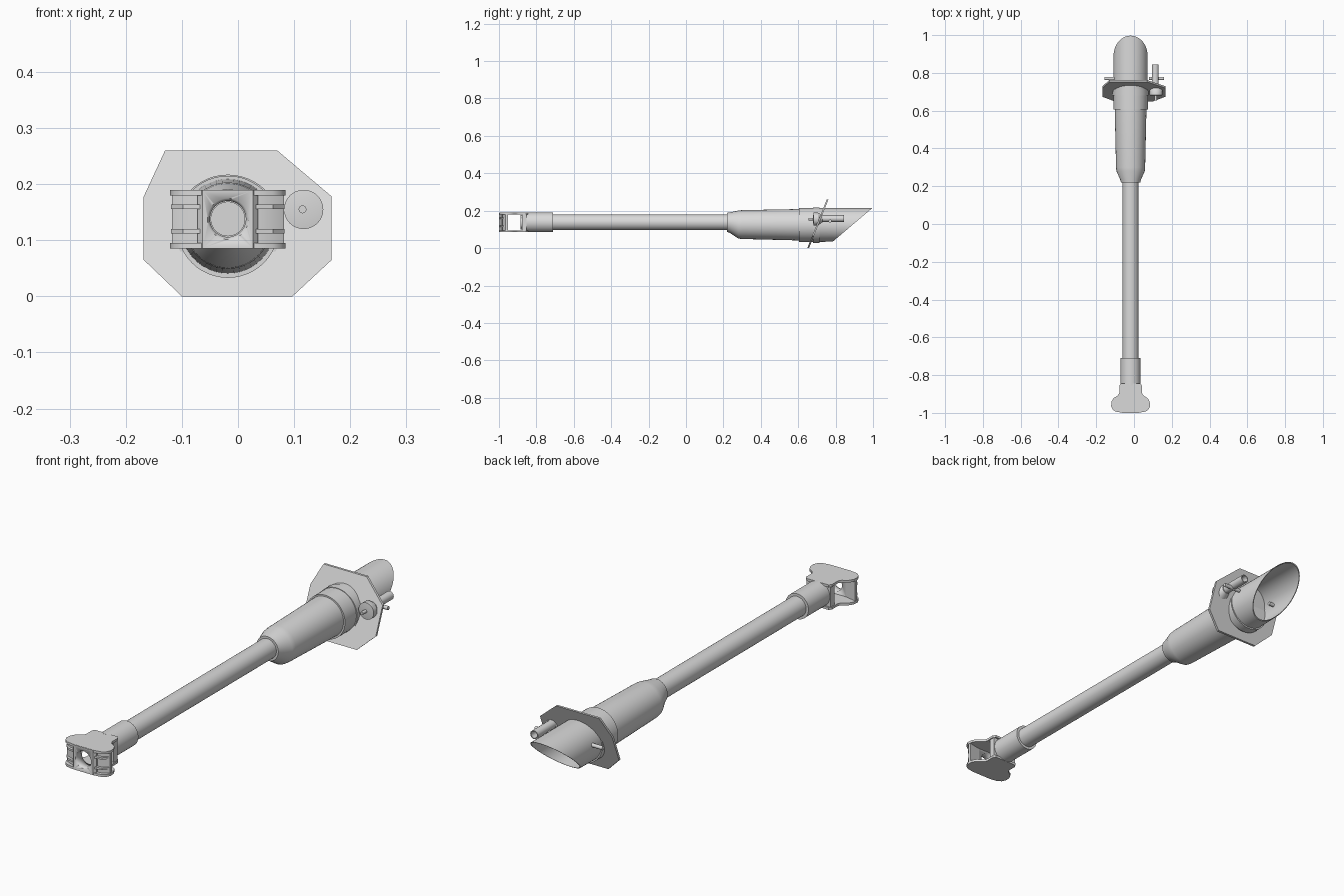
import bpy, bmesh, math

if "Cube" in bpy.data.objects:
    bpy.data.objects.remove(bpy.data.objects["Cube"])

CX = -0.018      # x of the main axis
BZ = 0.138       # height of the barrel axis

grey = bpy.data.materials.new("light_grey")
grey.diffuse_color = (0.7, 0.7, 0.7, 1)
grey.use_nodes = True
grey.node_tree.nodes["Principled BSDF"].inputs["Base Color"].default_value = grey.diffuse_color


def finish(name, bm):
    bmesh.ops.recalc_face_normals(bm, faces=bm.faces)
    me = bpy.data.meshes.new(name)
    bm.to_mesh(me)
    bm.free()
    me.materials.append(grey)
    me.shade_smooth()
    me.set_sharp_from_angle(angle=math.radians(32))
    ob = bpy.data.objects.new(name, me)
    bpy.context.collection.objects.link(ob)
    return ob


def loft(name, rings, x=CX, n=48, slant=None):
    """Round body along y from (y, radius, centre z); y None = slanted cut."""
    bm = bmesh.new()
    loops = []
    for y, r, zc in rings:
        loop = []
        for i in range(n):
            a = 2 * math.pi * i / n
            z = zc + r * math.sin(a)
            loop.append(bm.verts.new((x + r * math.cos(a), slant(z) if y is None else y, z)))
        loops.append(loop)
    for a, b in zip(loops, loops[1:]):
        for i in range(n):
            j = (i + 1) % n
            bm.faces.new((a[i], a[j], b[j], b[i]))
    bm.faces.new(loops[0])
    bm.faces.new(loops[-1])
    return finish(name, bm)


def prism(name, pts, offset):
    """Closed outline of 3D points extruded by an offset."""
    bm = bmesh.new()
    f = bm.faces.new([bm.verts.new(p) for p in pts])
    new = bmesh.ops.extrude_face_region(bm, geom=[f])["geom"]
    bmesh.ops.translate(bm, vec=offset, verts=[v for v in new if isinstance(v, bmesh.types.BMVert)])
    return finish(name, bm)


def slab(name, plan, z0, z1, side=1):
    return prism(name, [(CX + side * x, y, z0) for x, y in plan], (0, 0, z1 - z0))


def mirrored(half):
    return half + [(-x, y) for x, y in reversed(half)]


# Barrel and its front sleeve with a shallow bore
loft("barrel", [(-0.75, 0.042, BZ), (0.26, 0.042, BZ)])
loft("barrel_sleeve", [(-0.84, 0.03, BZ), (-0.885, 0.03, BZ), (-0.885, 0.038, BZ),
                       (-0.855, 0.038, BZ), (-0.855, 0.053, BZ), (-0.71, 0.053, BZ),
                       (-0.71, 0.041, BZ)])

# Tapered jacket
loft("jacket", [(0.22, 0.041, BZ), (0.22, 0.051, BZ), (0.235, 0.055, 0.136),
                (0.28, 0.075, 0.126), (0.30, 0.077, 0.126), (0.61, 0.084, 0.125)])

# Collar and hollow tail with a slanted end
loft("tail_tube", [(0.605, 0.08, 0.125), (0.605, 0.091, 0.124), (0.70, 0.091, 0.124),
                   (None, 0.09, 0.125), (None, 0.087, 0.125), (0.70, 0.087, 0.125)],
     slant=lambda z: 0.785 + (z - 0.035) * 0.212 / 0.18)
loft("collar_ring", [(0.68, 0.09, 0.122), (0.68, 0.095, 0.122), (0.715, 0.095, 0.122),
                     (0.715, 0.09, 0.122)])

# Tilted mounting plate
outline = [(-0.13, 0.26), (0.07, 0.26), (0.167, 0.178), (0.167, 0.065),
           (0.097, 0), (-0.10, 0), (-0.168, 0.065), (-0.168, 0.178)]
prism("mounting_plate", [(x, 0.648 + 0.40 * z, z) for x, z in outline], (0, 0.01, 0))

# Side port: flange, tip and rear tube
loft("port_flange", [(0.68, 0.020, 0.155), (0.682, 0.035, 0.155), (0.705, 0.035, 0.155),
                     (0.73, 0.018, 0.157)], x=0.117, n=32)
loft("port_tip", [(0.655, 0.007, 0.155), (0.69, 0.007, 0.155)], x=0.115, n=16)
loft("port_tube", [(0.70, 0.018, 0.158), (0.845, 0.018, 0.158), (0.845, 0.014, 0.158),
                   (0.76, 0.014, 0.158)], x=0.113, n=24)

# Cross pins on both sides of the tail
for side in (-1, 1):
    pin = loft("cross_pin", [(0.08, 0.008, 0), (0.157 + side * 0.002, 0.008, 0)], x=0, n=16)
    pin.rotation_euler = (0, 0, -side * math.pi / 2)
    pin.location = (0, 0.77, 0.145)

# Muzzle brake: top and bottom plates, rear wall
plan = mirrored([(0.052, -0.845), (0.06, -0.855), (0.06, -0.895), (0.068, -0.908),
                 (0.09, -0.922), (0.101, -0.94), (0.103, -0.965), (0.095, -0.982),
                 (0.08, -0.993), (0.05, -0.998)])
slab("brake_top", plan, 0.180, 0.190)
slab("brake_bottom", plan, 0.085, 0.095)
slab("brake_rear_wall", mirrored([(0.056, -0.852), (0.056, -0.878)]), 0.087, 0.188)

# Front block with a round opening
block = slab("brake_front_block", mirrored([(0.054, -0.962), (0.054, -0.99), (0.045, -1.0)]),
             0.086, 0.189)
cutter = loft("bore_cutter", [(-1.02, 0.048, BZ), (-0.992, 0.032, BZ), (-0.94, 0.032, BZ)])
cutter.hide_render = True
cutter.hide_viewport = True
cut = block.modifiers.new("bore", "BOOLEAN")
cut.operation = "DIFFERENCE"
cut.solver = "EXACT"
cut.object = cutter

# Swept wings with horizontal ribs
wing = [(0.05, -0.984), (0.075, -0.98), (0.10, -0.965), (0.10, -0.952), (0.05, -0.962)]
rib = [(0.05, -0.996), (0.08, -0.99), (0.101, -0.967), (0.05, -0.965)]
for side in (-1, 1):
    slab("brake_wing", wing, 0.09, 0.185, side)
    for z in (0.112, 0.156):
        slab("brake_rib", rib, z, z + 0.008, side)
